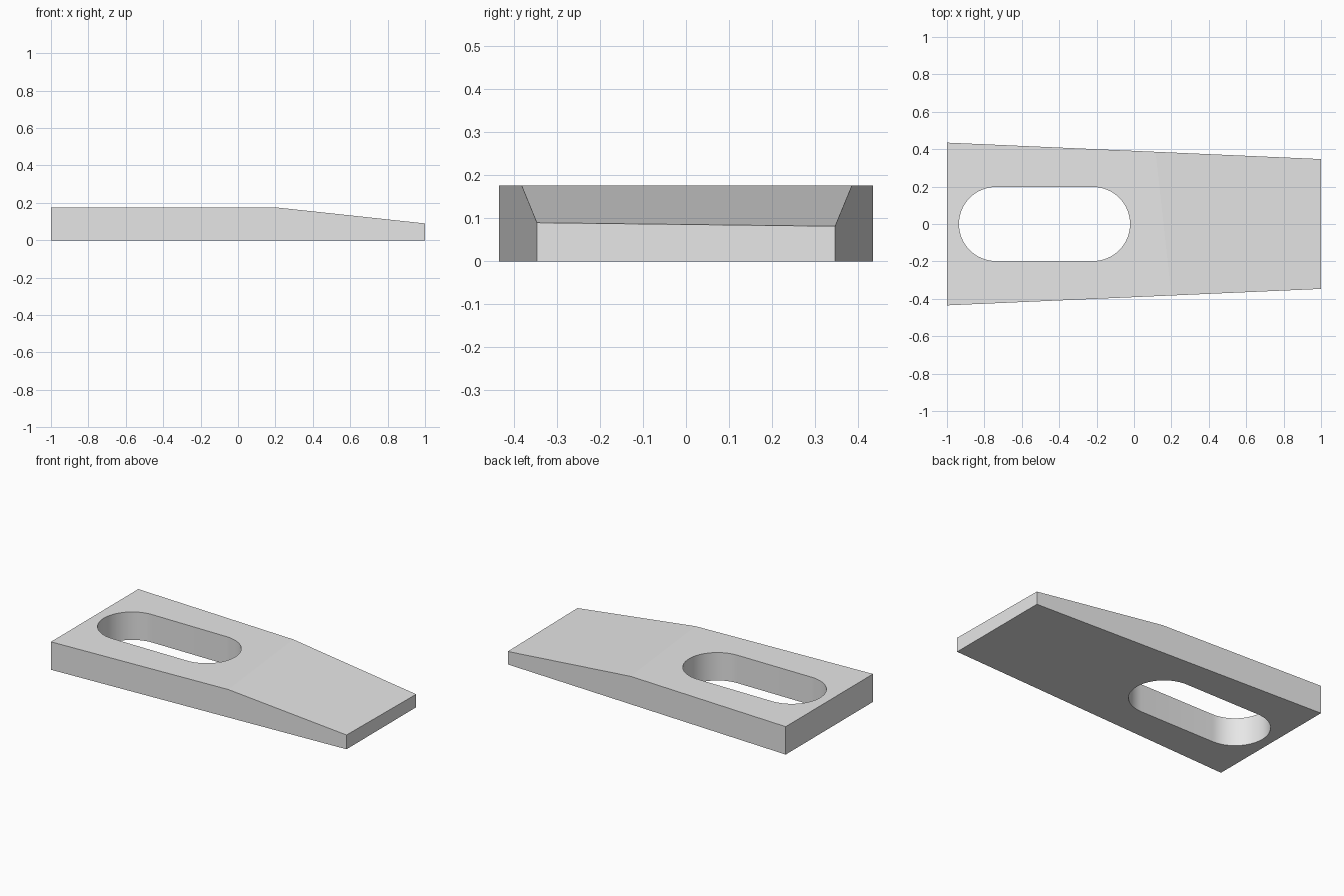
import bpy, bmesh, math
from mathutils import Vector

cube = bpy.data.objects.get("Cube")
if cube:
    bpy.data.objects.remove(cube, do_unlink=True)

HEIGHT = 0.176

grey = bpy.data.materials.new("plain grey")
grey.use_nodes = True
colour = (0.8, 0.8, 0.8, 1)
grey.diffuse_color = colour
grey.node_tree.nodes["Principled BSDF"].inputs["Base Color"].default_value = colour


def prism(name, outline, bottom, top):
    """Extrude a flat outline upward into a closed solid."""
    bm = bmesh.new()
    base = bm.faces.new([bm.verts.new((x, y, bottom)) for x, y in outline])
    extruded = bmesh.ops.extrude_face_region(bm, geom=[base])["geom"]
    verts = [v for v in extruded if isinstance(v, bmesh.types.BMVert)]
    bmesh.ops.translate(bm, verts=verts, vec=(0, 0, top - bottom))
    bmesh.ops.recalc_face_normals(bm, faces=bm.faces[:])
    mesh = bpy.data.meshes.new(name)
    bm.to_mesh(mesh)
    bm.free()
    mesh.materials.append(grey)
    obj = bpy.data.objects.new(name, mesh)
    bpy.context.collection.objects.link(obj)
    return obj


# Tapered plate
plate = prism("clamp_plate", [(-1, -0.435), (1, -0.347), (1, 0.347), (-1, 0.435)], 0, HEIGHT)

# Sloping nose: slice along a slightly skewed plane and cap the cut
crease_front = Vector((0.2, -0.382, HEIGHT))
crease_back = Vector((0.115, 0.386, HEIGHT))
nose_tip = Vector((1, -0.347, 0.09))
normal = (nose_tip - crease_front).cross(crease_back - crease_front)
bm = bmesh.new()
bm.from_mesh(plate.data)
cut = bmesh.ops.bisect_plane(bm, geom=bm.verts[:] + bm.edges[:] + bm.faces[:], dist=1e-5,
                             plane_co=crease_front, plane_no=normal, clear_outer=True)
edges = [e for e in cut["geom_cut"] if isinstance(e, bmesh.types.BMEdge)]
bmesh.ops.holes_fill(bm, edges=edges, sides=0)
bmesh.ops.recalc_face_normals(bm, faces=bm.faces[:])
bm.to_mesh(plate.data)
bm.free()

# Round-ended slot
STEPS, RADIUS = 32, 0.198
slot_outline = []
for centre, start in ((-0.219, -math.pi / 2), (-0.738, math.pi / 2)):
    for i in range(STEPS + 1):
        a = start + math.pi * i / STEPS
        slot_outline.append((centre + RADIUS * math.cos(a), RADIUS * math.sin(a)))
cutter = prism("slot_cutter", slot_outline, -0.1, HEIGHT + 0.1)
cutter.hide_render = True

slot = plate.modifiers.new("slot", "BOOLEAN")
slot.operation = "DIFFERENCE"
slot.solver = "EXACT"
slot.object = cutter
bpy.context.view_layer.objects.active = plate
plate.select_set(True)
bpy.ops.object.modifier_apply(modifier=slot.name)
bpy.data.objects.remove(cutter, do_unlink=True)

# Smooth slot ends, crisp plate edges (the shallow crease stays sharp too)
bpy.ops.object.shade_smooth_by_angle(angle=math.radians(5.8))
